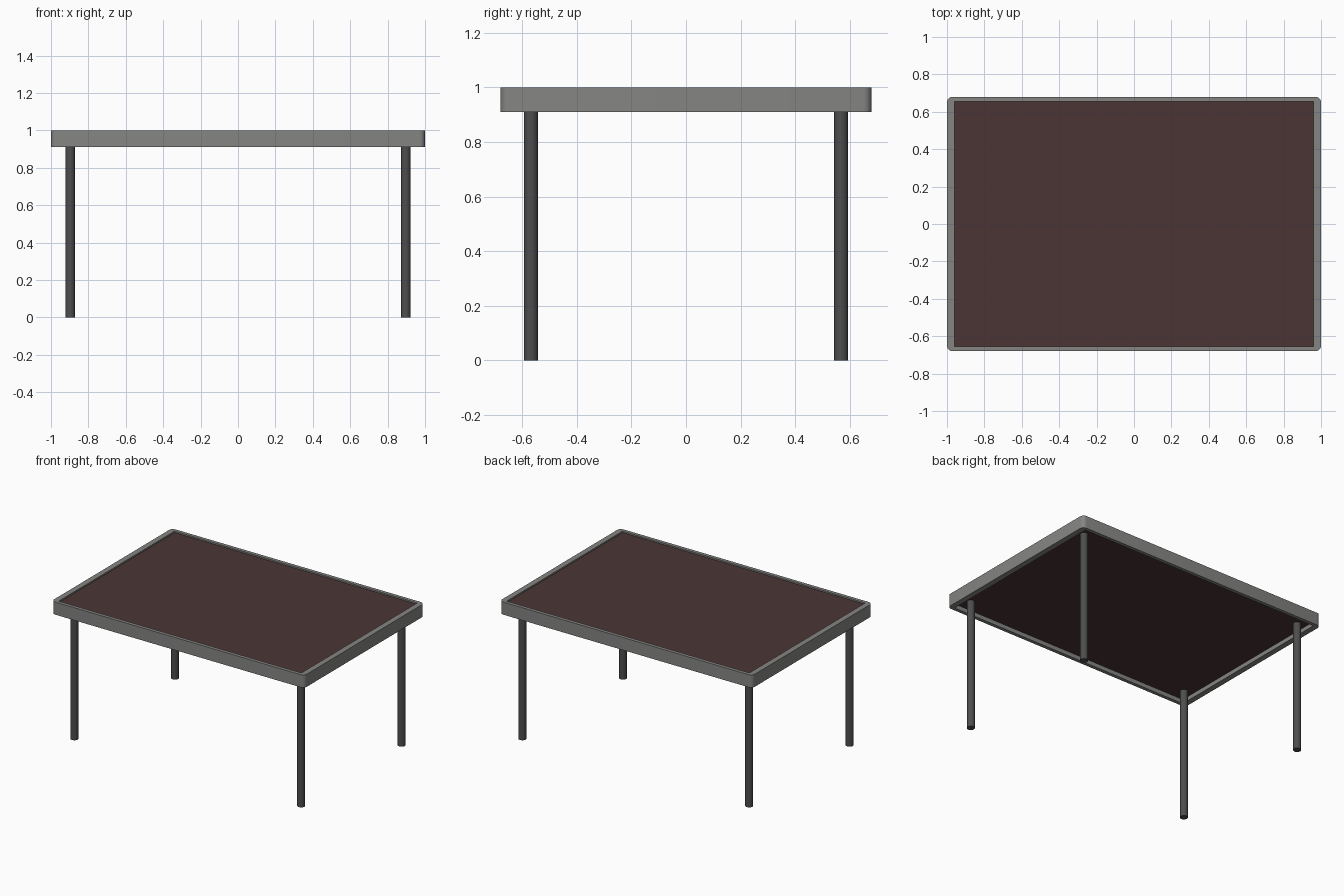
import bpy, bmesh, math

if "Cube" in bpy.data.objects:
    bpy.data.objects.remove(bpy.data.objects["Cube"])

def material(name, rgb):
    m = bpy.data.materials.new(name)
    m.diffuse_color = (*rgb, 1)
    m.use_nodes = True
    m.node_tree.nodes["Principled BSDF"].inputs["Base Color"].default_value = m.diffuse_color
    return m

GREY = material("frame grey", (0.235, 0.235, 0.23))
DARK = material("leg dark grey", (0.075, 0.075, 0.075))
BROWN = material("panel brown", (0.07, 0.036, 0.036))

def make_object(name, bm, mat):
    bmesh.ops.recalc_face_normals(bm, faces=bm.faces)
    me = bpy.data.meshes.new(name)
    bm.to_mesh(me)
    bm.free()
    me.materials.append(mat)
    ob = bpy.data.objects.new(name, me)
    bpy.context.collection.objects.link(ob)
    return ob

def smooth(ob):
    bpy.ops.object.select_all(action='DESELECT')
    ob.select_set(True)
    bpy.context.view_layer.objects.active = ob
    bpy.ops.object.shade_smooth_by_angle(angle=math.radians(35))

HX, HY, R, SEG = 1.0, 0.68, 0.03, 5      # outer half sizes, corner rounding
IX, IY = 0.96, 0.655                     # inner half sizes
Z0, Z1 = 0.91, 1.0

# Rim frame: rounded outside, square inside
bm = bmesh.new()
signs = [(1, 1), (-1, 1), (-1, -1), (1, -1)]
outer, owner = [], []
for c, (sx, sy) in enumerate(signs):
    for k in range(SEG + 1):
        a = math.radians(90 * (c + k / SEG))
        outer.append((sx * (HX - R) + R * math.cos(a), sy * (HY - R) + R * math.sin(a)))
        owner.append(c)
inner = [(sx * IX, sy * IY) for sx, sy in signs]
o = [[bm.verts.new((x, y, z)) for x, y in outer] for z in (Z0, Z1)]
n = [[bm.verts.new((x, y, z)) for x, y in inner] for z in (Z0, Z1)]
for i in range(len(outer)):
    j = (i + 1) % len(outer)
    ci, cj = owner[i], owner[j]
    bm.faces.new((o[0][i], o[0][j], o[1][j], o[1][i]))
    for lv in (0, 1):
        ring = [o[lv][i], o[lv][j], n[lv][cj]]
        if ci != cj:
            ring.append(n[lv][ci])
        bm.faces.new(ring)
for c in range(4):
    d = (c + 1) % 4
    bm.faces.new((n[0][c], n[0][d], n[1][d], n[1][c]))
smooth(make_object("table_frame", bm, GREY))

# Inset table panel
bm = bmesh.new()
bmesh.ops.create_cube(bm, size=1)
for v in bm.verts:
    v.co = (v.co.x * 2 * IX, v.co.y * 2 * IY, 0.965 + v.co.z * 0.05)
make_object("table_panel", bm, BROWN)

# Four round legs
for sx, sy in signs:
    bm = bmesh.new()
    bmesh.ops.create_cone(bm, cap_ends=True, segments=24, radius1=0.026, radius2=0.026, depth=0.942)
    bmesh.ops.translate(bm, verts=bm.verts, vec=(sx * 0.897, sy * 0.568, 0.471))
    name = ("back" if sy > 0 else "front") + ("_right" if sx > 0 else "_left") + "_leg"
    smooth(make_object(name, bm, DARK))
